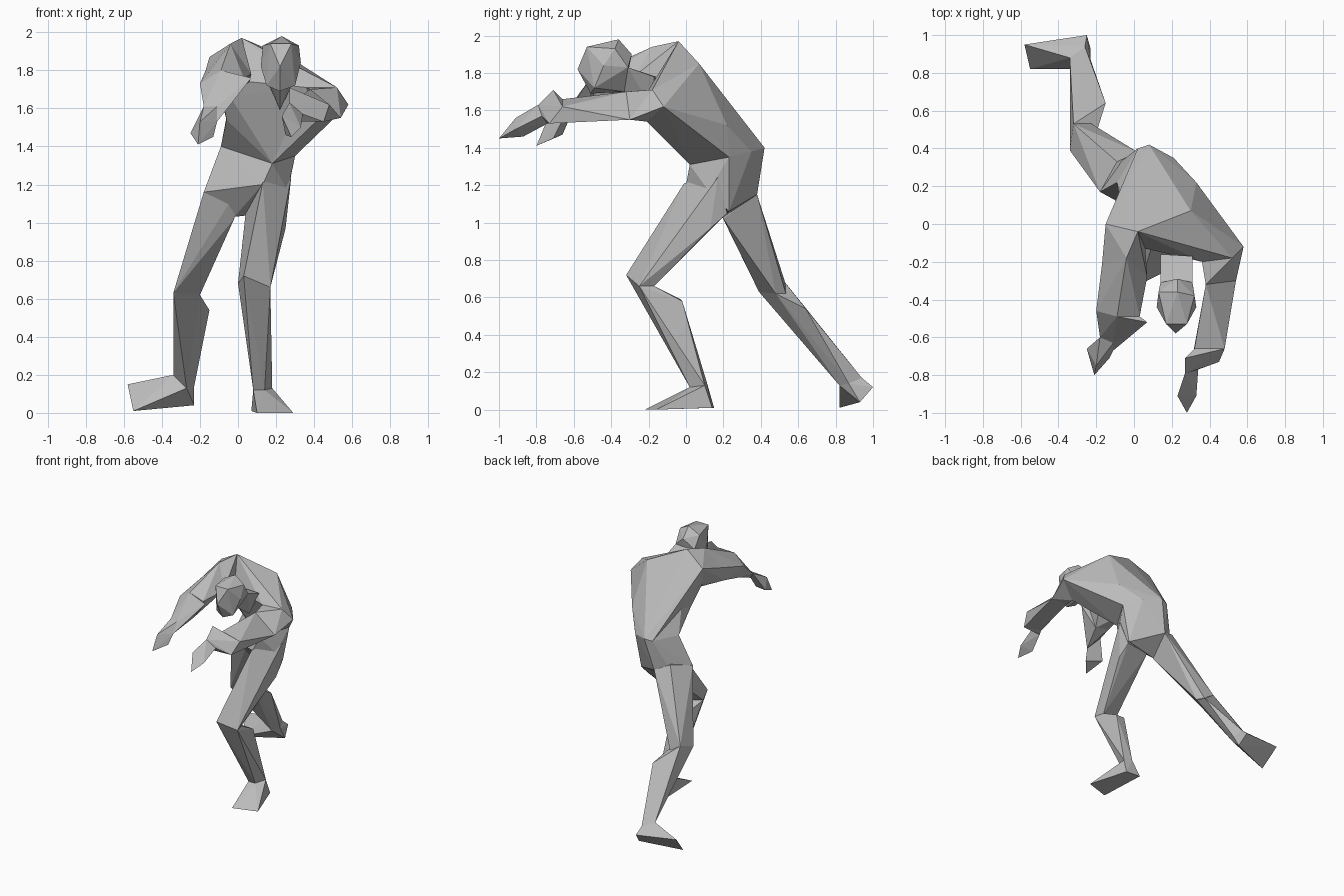
import bpy
import bmesh
from mathutils import Vector

UNIT = 0.01  # joint points are given in hundredths

default_cube = bpy.data.objects.get("Cube")
if default_cube:
    bpy.data.objects.remove(default_cube, do_unlink=True)

# One plain clay colour for the whole figure
clay = bpy.data.materials.new("clay_grey")
clay.use_nodes = True
clay.diffuse_color = (0.5, 0.5, 0.5, 1)
clay.node_tree.nodes["Principled BSDF"].inputs["Base Color"].default_value = clay.diffuse_color


def faceted_part(name, *joints):
    """Skin one body part tightly around the joint rings it connects."""
    bm = bmesh.new()
    for joint in joints:
        for point in joint:
            bm.verts.new(Vector(point) * UNIT)
    bmesh.ops.remove_doubles(bm, verts=bm.verts[:], dist=UNIT / 2)
    result = bmesh.ops.convex_hull(bm, input=bm.verts[:], use_existing_faces=False)
    unused = {g for g in result["geom_interior"] + result["geom_unused"]
              if isinstance(g, bmesh.types.BMVert)}
    bmesh.ops.delete(bm, geom=list(unused), context="VERTS")
    bmesh.ops.recalc_face_normals(bm, faces=bm.faces[:])
    mesh = bpy.data.meshes.new(name)
    bm.to_mesh(mesh)
    bm.free()
    mesh.materials.append(clay)
    part = bpy.data.objects.new(name, mesh)
    bpy.context.collection.objects.link(part)
    return part


# Torso rings, from the hips up to the shoulders
left_waist = [(30, 23, 135), (18, 2, 131)]
right_waist = [(-9, 22, 140)]
back_waist = [(8, 42, 140), (21, 35, 138), (2, 40, 139)]
hips = [(13, 0, 120), (26, 12, 117), (24, 23, 106), (4, 20, 104), (-2, 20, 103),
        (-18, 17, 116), (-1, 13, 116), (2, 38, 115), (-7, 33, 118)]
left_ribs = [(33, 22, 152)]
right_ribs = [(-6, 3, 154)]
belly = [(8, 4, 144)]
chest_top = [(30, 7, 185), (26, -17, 174), (22, -10, 160)]
right_collar = [(2, -4, 197), (6, -13, 174), (-4, -7, 166)]
right_shoulder = [(-15, 0, 187), (-9, -8, 170)]
left_shoulder = [(58, -12, 162), (52, -18, 171), (36, -20, 171)]
left_armpit = [(42, -21, 154)]

faceted_part("pelvis", left_waist, right_waist, back_waist, hips)
faceted_part("torso", left_waist, right_waist, back_waist, left_ribs, right_ribs,
             belly, chest_top, right_collar, left_shoulder)
faceted_part("left_flank", left_waist, left_ribs, left_shoulder, left_armpit)
faceted_part("right_shoulder_blade", right_collar, right_shoulder, right_ribs, back_waist)

# Head and neck
neck_base = [(14, -16, 178), (31, -17, 178), (22, -17, 159)]
skull_back = [(14, -31, 183), (31, -31, 183), (22, -33, 170)]
skull_crown = [(13, -36, 193), (23, -36, 198), (32, -38, 193), (23, -29, 190)]
skull_sides = [(12, -44, 182), (33, -44, 184)]
face_plane = [(17, -53, 194), (28, -53, 194), (22, -58, 182),
              (15, -49, 172), (30, -49, 172), (22, -51, 169)]

faceted_part("neck", neck_base, skull_back)
faceted_part("head", skull_back, skull_crown, skull_sides, face_plane)

# Left arm, stretched forward
left_elbow = [(54, -30, 155), (38, -32, 170), (40, -30, 155)]
left_wrist = [(48, -66, 162), (45, -73, 153), (32, -66, 166), (31, -70, 154)]
left_palm = [(27, -79, 163), (34, -77, 157), (29, -74, 153)]
left_thumb = [(27, -71, 171)]
left_knuckles = [(23, -91, 156), (33, -91, 150), (25, -87, 146)]
left_tip = [(28, -100, 145)]

faceted_part("left_upper_arm", left_shoulder, left_armpit, left_elbow)
faceted_part("left_forearm", left_elbow, left_wrist)
faceted_part("left_wrist", left_wrist, left_palm, left_thumb)
faceted_part("left_hand", left_palm, left_knuckles, left_tip)

# Right arm, bent and hanging forward
right_elbow = [(-4, -18, 194), (-17, -22, 180), (-15, -28, 167), (7, -28, 178)]
right_wrist = [(-20, -46, 173), (-9, -49, 180), (-5, -50, 161), (-15, -47, 162),
               (3, -49, 176)]
right_thumb = [(7, -52, 176)]
right_palm = [(-11, -63, 161), (-18, -60, 161), (-11, -67, 153)]
right_knuckles = [(-25, -66, 147), (-13, -71, 145), (-20, -75, 153)]
right_tip = [(-21, -80, 141)]

faceted_part("right_upper_arm", right_collar, right_shoulder, right_elbow)
faceted_part("right_forearm", right_elbow, right_wrist)
faceted_part("right_wrist", right_wrist, right_palm, right_thumb)
faceted_part("right_hand", right_palm, right_knuckles, right_tip)

# Left leg, stepping forward with a bent knee
left_hip = [(13, -1, 121), (28, 17, 124), (26, 12, 117),
            (4, 20, 105), (24, 22, 105), (25, 13, 97)]
left_knee = [(3, -32, 72), (17, -25, 66), (15, -17, 66), (0, -22, 68)]
left_calf = [(15, -2, 58), (7, -3, 59)]
left_ankle = [(8, 2, 12), (14, 2, 12), (18, 10, 13), (11, 11, 15)]
left_sole = [(10, -22, 0), (29, -16, 0), (19, 14, 1), (7, 15, 1)]

faceted_part("left_thigh", left_hip, left_knee)
faceted_part("left_shin", left_knee, left_calf, left_ankle)
faceted_part("left_foot", left_ankle, left_sole)

# Right leg, pushing off behind with the foot turned out
right_hip = [(-18, 17, 116), (-1, 13, 116), (-2, 20, 102),
             (2, 38, 115), (-9, 33, 120)]
right_knee = [(-34, 39, 63), (-32, 53, 68), (-20, 48, 62), (-24, 54, 60)]
right_calf = [(-15, 64, 54)]
right_ankle = [(-34, 88, 20), (-27, 82, 13), (-23, 87, 14), (-26, 94, 17)]
right_sole = [(-58, 95, 15), (-55, 82, 1), (-23, 93, 4), (-25, 100, 12)]

faceted_part("right_thigh", right_hip, right_knee)
faceted_part("right_shin", right_knee, right_calf, right_ankle)
faceted_part("right_foot", right_ankle, right_sole)
